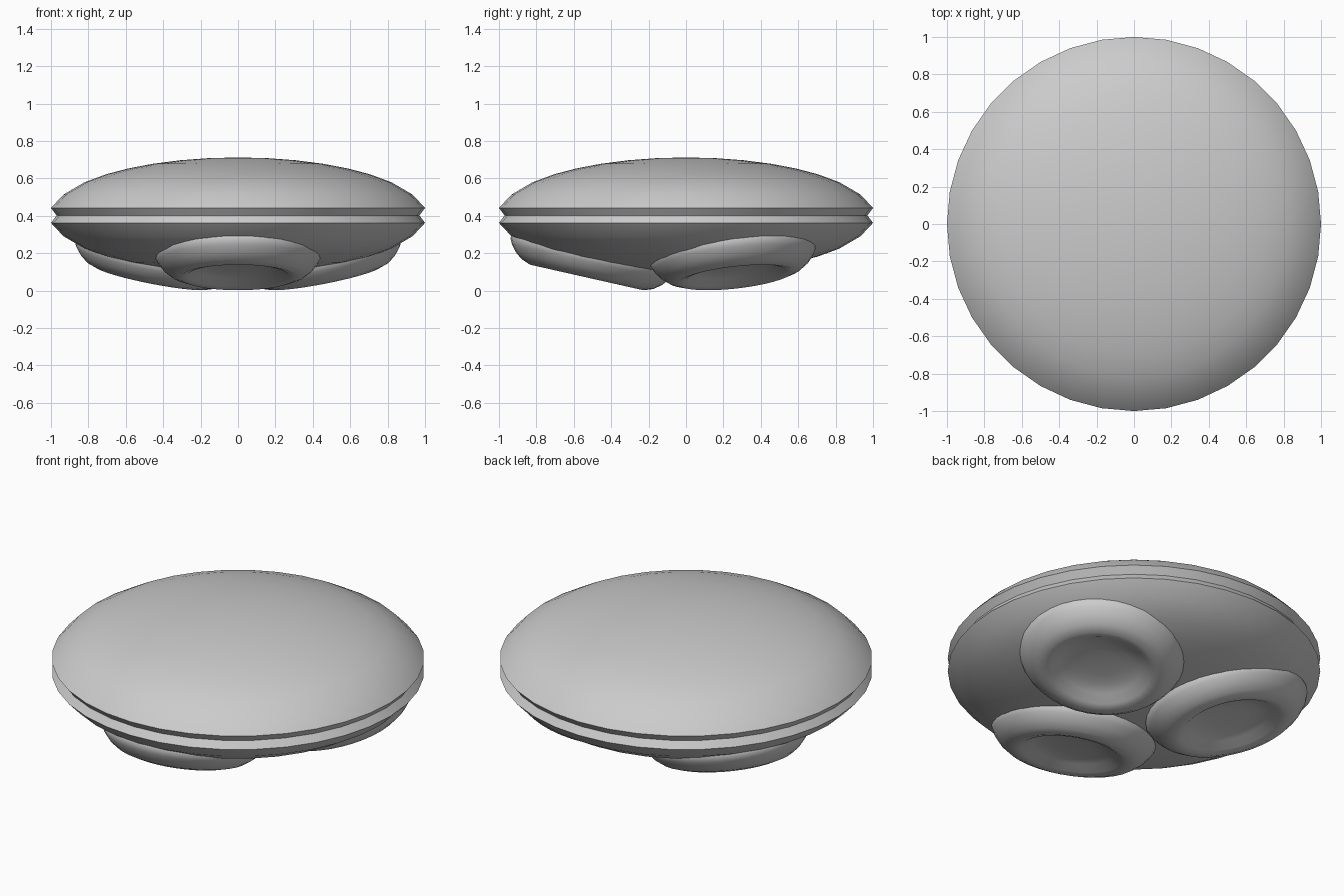
import bpy, bmesh, math
from mathutils import Matrix, Vector

if "Cube" in bpy.data.objects:
    bpy.data.objects.remove(bpy.data.objects["Cube"])

# Single grey paint
grey = bpy.data.materials.new("light grey")
grey.use_nodes = True
grey.diffuse_color = (0.6, 0.6, 0.6, 1)
grey.node_tree.nodes["Principled BSDF"].inputs["Base Color"].default_value = (0.6, 0.6, 0.6, 1)


def lathe(name, profile, steps, matrix=Matrix()):
    """Spin an (r, z) profile about z, then place it with a matrix."""
    bm = bmesh.new()
    verts = [bm.verts.new((0, -r, z)) for r, z in profile]
    edges = [bm.edges.new(pair) for pair in zip(verts, verts[1:])]
    bmesh.ops.spin(bm, geom=verts + edges, cent=(0, 0, 0), axis=(0, 0, 1),
                   angle=math.tau, steps=steps, use_merge=True)
    bmesh.ops.remove_doubles(bm, verts=bm.verts, dist=0.0005)
    bmesh.ops.recalc_face_normals(bm, faces=bm.faces)
    mesh = bpy.data.meshes.new(name)
    bm.to_mesh(mesh)
    bm.free()
    mesh.materials.append(grey)
    obj = bpy.data.objects.new(name, mesh)
    obj.matrix_world = matrix
    bpy.context.collection.objects.link(obj)
    bpy.ops.object.select_all(action='DESELECT')
    obj.select_set(True)
    bpy.context.view_layer.objects.active = obj
    bpy.ops.object.shade_smooth_by_angle(angle=math.radians(60))
    return obj


# Saucer hull: two shallow domes meeting in a narrow groove
MID = 0.402
dome = [(math.cos(a), 0.31 * math.sin(a))
        for a in map(math.radians, (90, 81, 72, 63, 54, 45, 35, 21))]
dome += [(1.0, 0.04), (0.97, 0)]
upper = [(r, MID + h) for r, h in dome]
lower = [(r, MID - h) for r, h in reversed(dome[:-1])]
lathe("saucer_hull", upper + lower, 36)

# Thruster pods: rounded rings with a dished underside, sunk into the hull
pod = [(0, 0.062), (0.1, 0.06), (0.16, 0.055), (0.22, 0.04), (0.27, 0.01),
       (0.31, 0), (0.36, 0.018), (0.4, 0.048), (0.43, 0.085), (0.445, 0.115),
       (0.44, 0.145), (0.4, 0.18), (0.3, 0.21), (0, 0.22)]
tilt = Matrix.Rotation(math.radians(-12.7), 4, 'X')
place = Matrix.Translation(Vector((0, -0.53, 0.07)))
for i, side in enumerate(("front", "left", "right")):
    turn = Matrix.Rotation(math.radians(120 * i), 4, 'Z')
    lathe(side + "_thruster", pod, 36, turn @ place @ tilt)
